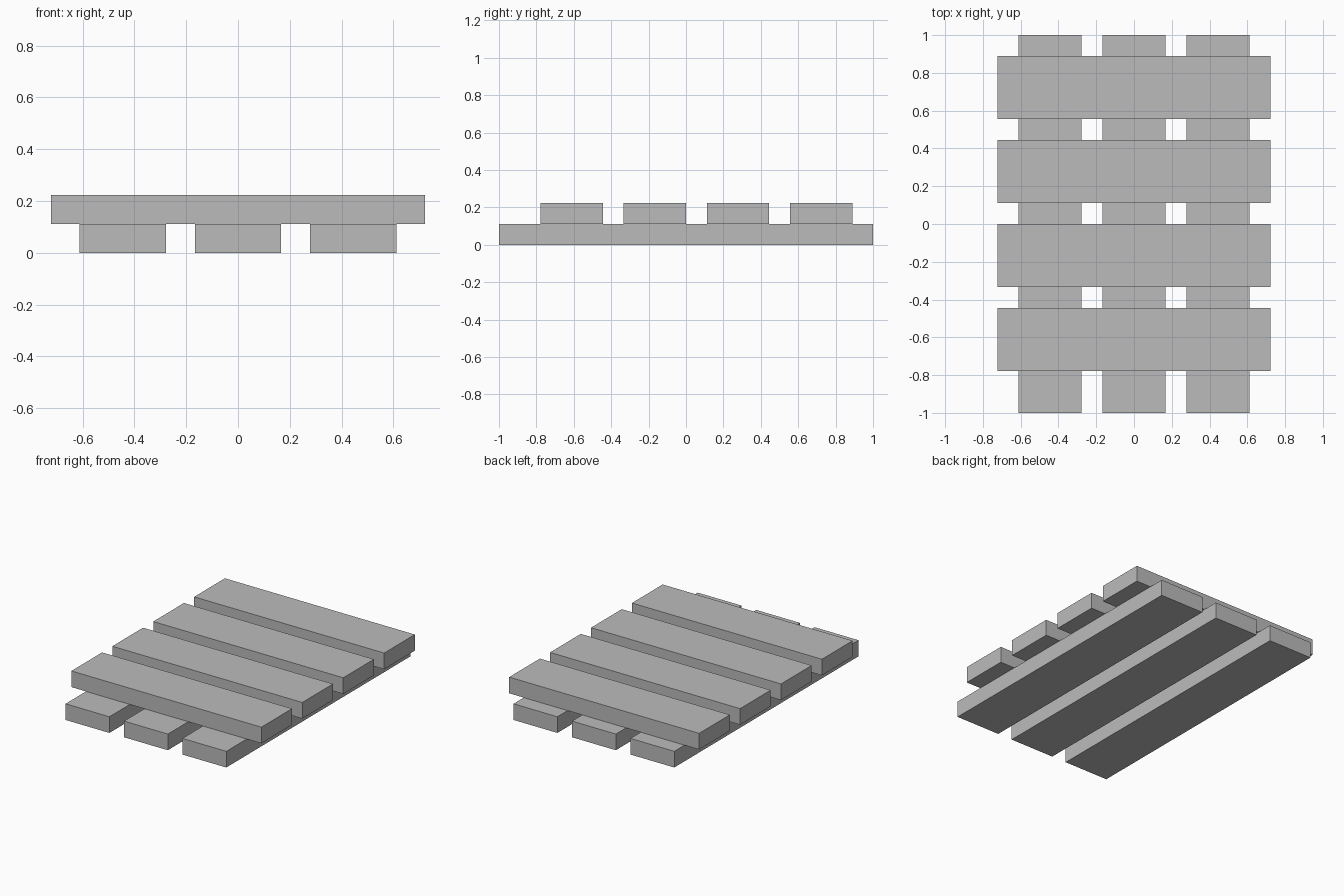
import bpy

cube = bpy.data.objects.get("Cube")
if cube:
    bpy.data.objects.remove(cube, do_unlink=True)

UNIT = 1 / 9                # board thickness; every other size is a multiple of it
BOARD_W = 3 * UNIT
PITCH = 4 * UNIT            # board width plus one gap

grey = bpy.data.materials.new("plain_grey")
grey.use_nodes = True
colour = (0.5, 0.5, 0.5, 1)
grey.diffuse_color = colour
grey.node_tree.nodes["Principled BSDF"].inputs["Base Color"].default_value = colour


def board(name, size, centre):
    """Add a flat-faced rectangular board."""
    bpy.ops.mesh.primitive_cube_add(size=1, location=centre)
    obj = bpy.context.object
    obj.name = name
    obj.scale = size
    bpy.ops.object.transform_apply(location=False, rotation=False, scale=True)
    obj.data.materials.append(grey)


# Three runners on the ground, front to back
for i, side in enumerate(("right", "middle", "left")):
    board(f"runner_{side}", (BOARD_W, 2, UNIT), ((i - 1) * PITCH, 0, UNIT / 2))

# Four slats across the top, set slightly toward the back
for i in range(4):
    y = (i - 1.5) * PITCH + UNIT / 2
    board(f"slat_{i + 1}", (13 * UNIT, BOARD_W, UNIT), (0, y, 1.5 * UNIT))
